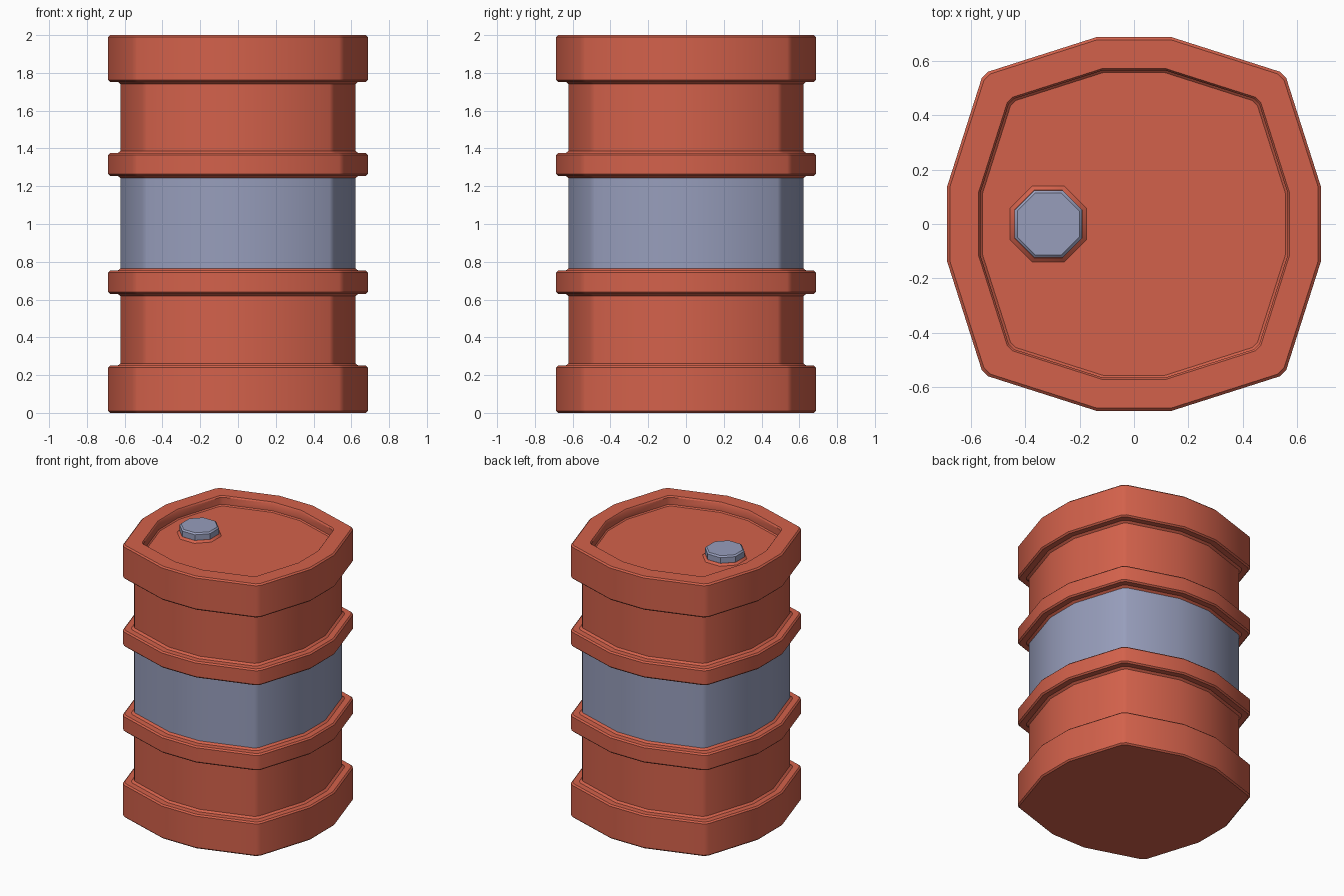
import bpy
import bmesh
import math

cube = bpy.data.objects.get("Cube")
if cube:
    bpy.data.objects.remove(cube, do_unlink=True)


def material(name, rgb):
    mat = bpy.data.materials.new(name)
    mat.use_nodes = True
    mat.diffuse_color = (*rgb, 1)
    mat.node_tree.nodes["Principled BSDF"].inputs["Base Color"].default_value = (*rgb, 1)
    return mat


RED = material("red paint", (0.65, 0.12, 0.07))
GREY = material("blue grey metal", (0.31, 0.34, 0.50))


def loft(name, outline, profile, mats, center=(0, 0), close_bottom=False, rule=None):
    """Stack scaled copies of an outline along z, joined by quads."""
    bm = bmesh.new()
    rings = [[bm.verts.new((center[0] + x * r, center[1] + y * r, z)) for x, y in outline]
             for r, z in profile]
    n = len(outline)
    for low, high in zip(rings, rings[1:]):
        for i in range(n):
            j = (i + 1) % n
            bm.faces.new((low[i], low[j], high[j], high[i]))
    bm.faces.new(rings[-1])
    if close_bottom:
        bm.faces.new(rings[0][::-1])
    if rule:
        for face in bm.faces:
            face.material_index = rule(face.calc_center_median())
    bm.normal_update()
    mesh = bpy.data.meshes.new(name)
    bm.to_mesh(mesh)
    bm.free()
    for mat in mats:
        mesh.materials.append(mat)
    obj = bpy.data.objects.new(name, mesh)
    bpy.context.collection.objects.link(obj)
    bpy.ops.object.select_all(action="DESELECT")
    obj.select_set(True)
    bpy.context.view_layer.objects.active = obj
    bpy.ops.object.shade_smooth_by_angle(angle=math.radians(35))
    return obj


# Barrel outline: one quarter with a blunted corner, turned four times
outline = []
quarter = [(1, 0.2), (0.815, 0.78), (0.78, 0.815), (0.2, 1)]
for k in range(4):
    c, s = round(math.cos(k * math.pi / 2)), round(math.sin(k * math.pi / 2))
    outline += [(x * c - y * s, x * s + y * c) for x, y in quarter]

# Barrel side: four raised bands with chamfered edges and small lips at the joints
OUT, BODY, LIP, CH = 0.687, 0.622, 0.637, 0.01
bands = [(0, 0.25), (0.63, 0.753), (1.255, 1.375), (1.753, 2)]
profile = []
for low, high in bands:
    if low > 0:
        profile += [(BODY, low - 0.012), (LIP, low)]
    profile += [(OUT - CH, low), (OUT, low + CH), (OUT, high - CH), (OUT - CH, high)]
    if high < 2:
        profile += [(LIP, high), (BODY, high + 0.012)]

# Recessed lid
FLOOR = 1.93
profile += [(0.572, 2), (0.565, 1.99), (0.565, FLOOR + 0.008), (0.557, FLOOR)]

loft("barrel", outline, profile, [RED, GREY], close_bottom=True,
     rule=lambda p: int(0.8 < p.z < 1.2))

# Filler cap on its collar
octagon = [(math.cos(a) / math.cos(math.pi / 8), math.sin(a) / math.cos(math.pi / 8))
           for a in (math.pi / 8 + i * math.pi / 4 for i in range(8))]
spot = (-0.315, 0)
loft("cap_collar", octagon, [(0.14, FLOOR), (0.125, FLOOR + 0.014)], [RED], spot)
loft("filler_cap", octagon, [(0.124, FLOOR + 0.012), (0.124, 1.985), (0.114, 1.995)],
     [GREY], spot)
